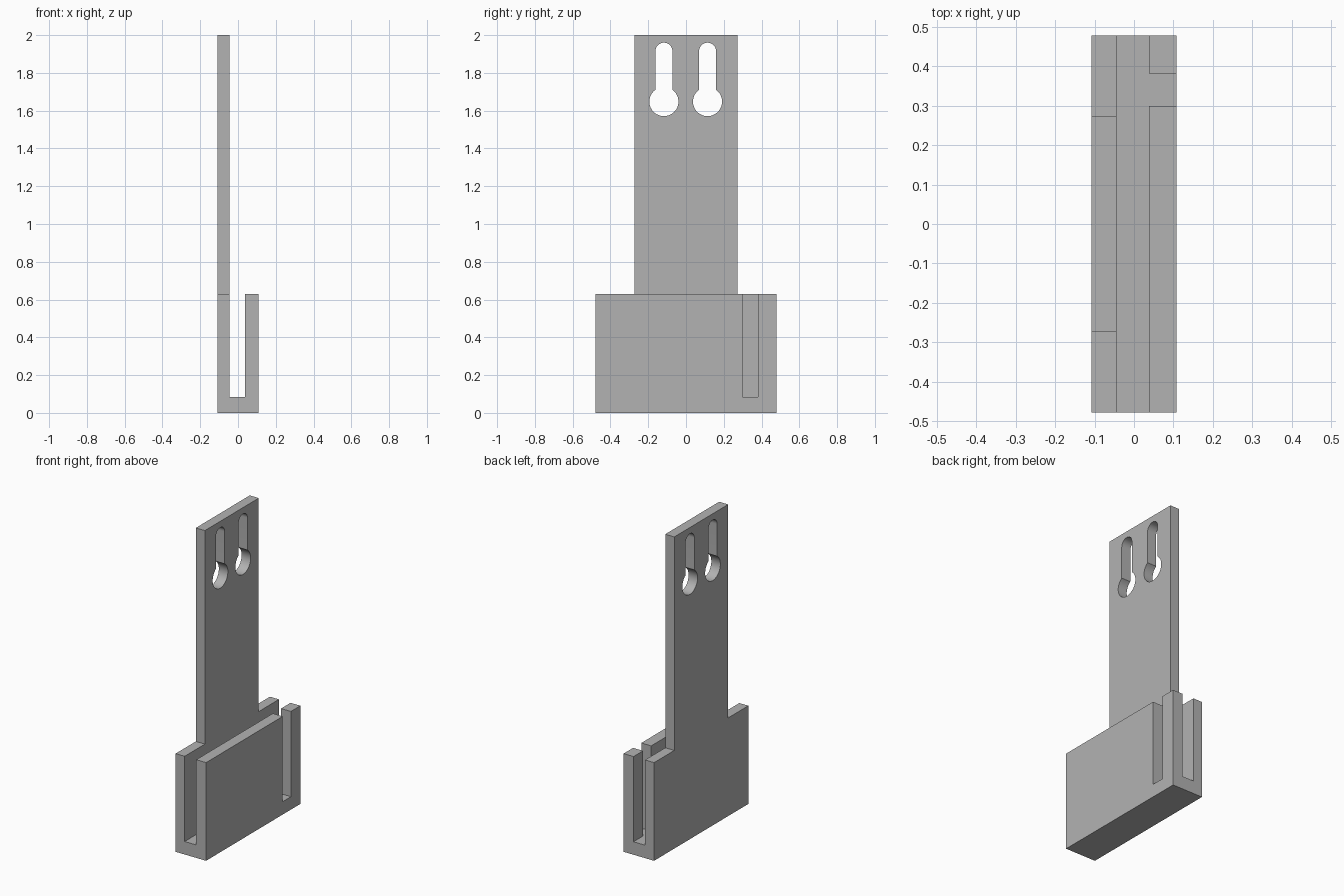
import bpy, bmesh
from math import acos, cos, sin, pi
from mathutils import Matrix

cube = bpy.data.objects.get("Cube")
if cube:
    bpy.data.objects.remove(cube, do_unlink=True)

grey = bpy.data.materials.new("plain grey")
grey.use_nodes = True
colour = (0.45, 0.45, 0.45, 1)
grey.diffuse_color = colour
grey.node_tree.nodes["Principled BSDF"].inputs["Base Color"].default_value = colour

# Main dimensions
HALF_X, HALF_Y = 0.108, 0.478
BACK_IN, FRONT_IN = -0.044, 0.038   # faces of the slot between the plates
FLOOR, RIM, TOP = 0.083, 0.63, 2.0
NECK = 0.273


def arc(cy, cz, radius, start, end, steps):
    angles = [start + (end - start) * i / steps for i in range(steps + 1)]
    return [(cy + radius * cos(a), cz + radius * sin(a)) for a in angles]


def keyhole(cy, cz=1.648, radius=0.077, half_width=0.045, top=1.96):
    """Round hole with a narrower round-ended slot above it."""
    a = acos(half_width / radius)
    return (arc(cy, cz, radius, pi - a, 2 * pi + a, 40)
            + arc(cy, top - half_width, half_width, 0, pi, 24))


def panel(name, loops, x0, x1):
    """Extrude a (y, z) outline with optional holes from x0 to x1."""
    curve = bpy.data.curves.new(name + "_profile", "CURVE")
    curve.dimensions = "2D"
    curve.fill_mode = "BOTH"
    curve.extrude = (x1 - x0) / 2
    for loop in loops:
        spline = curve.splines.new("POLY")
        spline.points.add(len(loop) - 1)
        for point, (y, z) in zip(spline.points, loop):
            point.co = (y, z, 0, 1)
        spline.use_cyclic_u = True
    helper = bpy.data.objects.new(name + "_profile", curve)
    bpy.context.collection.objects.link(helper)
    graph = bpy.context.evaluated_depsgraph_get()
    mesh = bpy.data.meshes.new_from_object(helper.evaluated_get(graph))
    bpy.data.objects.remove(helper, do_unlink=True)

    # Stand the profile up so its depth runs along x
    stand = Matrix(((0, 0, 1, (x0 + x1) / 2), (1, 0, 0, 0),
                    (0, 1, 0, 0), (0, 0, 0, 1)))
    bm = bmesh.new()
    bm.from_mesh(mesh)
    bm.transform(stand)
    bmesh.ops.remove_doubles(bm, verts=bm.verts, dist=1e-5)
    bmesh.ops.recalc_face_normals(bm, faces=bm.faces)
    bm.to_mesh(mesh)
    bm.free()
    mesh.materials.clear()
    mesh.materials.append(grey)
    obj = bpy.data.objects.new(name, mesh)
    bpy.context.collection.objects.link(obj)
    bpy.ops.object.select_all(action="DESELECT")
    obj.select_set(True)
    bpy.context.view_layer.objects.active = obj
    bpy.ops.object.shade_smooth_by_angle(angle=pi / 6)
    return obj


# Tall back plate with shoulders and two hanging keyholes
half = [(HALF_Y, 0), (HALF_Y, RIM), (NECK, RIM), (NECK, TOP)]
outline = half + [(-y, z) for y, z in reversed(half)]
panel("back_plate", [outline, keyhole(-0.117), keyhole(0.114)], -HALF_X, BACK_IN)

# Short front plate with an open notch near one end
notch_a, notch_b = 0.299, 0.382
panel("front_plate", [[
    (-HALF_Y, 0), (HALF_Y, 0), (HALF_Y, RIM), (notch_b, RIM), (notch_b, FLOOR),
    (notch_a, FLOOR), (notch_a, RIM), (-HALF_Y, RIM)]], FRONT_IN, HALF_X)

# Floor joining the two plates
panel("slot_floor", [[(-HALF_Y, 0), (HALF_Y, 0), (HALF_Y, FLOOR),
                      (-HALF_Y, FLOOR)]], BACK_IN, FRONT_IN)
